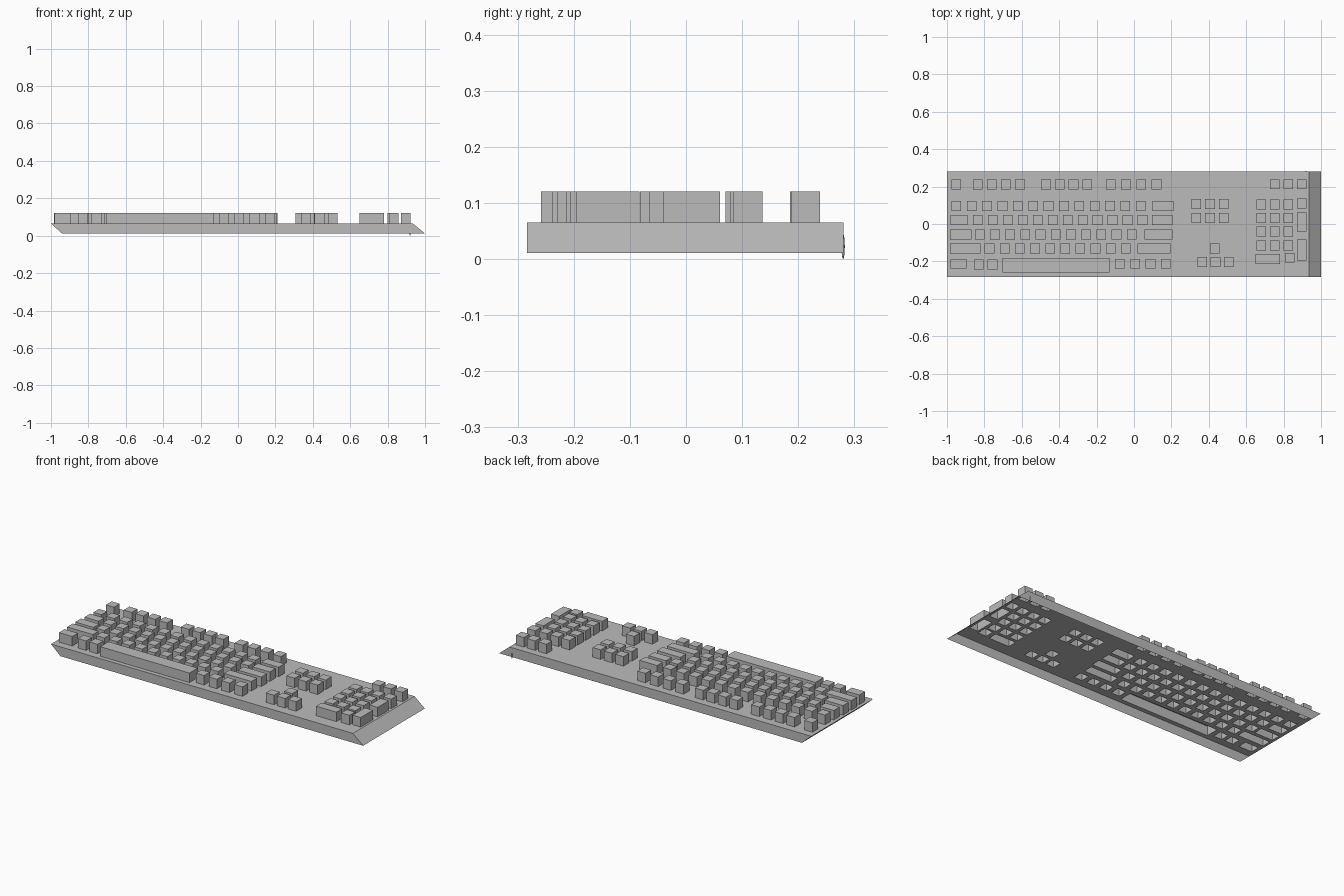
import bpy
import bmesh

cube = bpy.data.objects.get("Cube")
if cube:
    bpy.data.objects.remove(cube, do_unlink=True)

grey = bpy.data.materials.new("plain_grey")
grey.use_nodes = True
grey.diffuse_color = (0.5, 0.5, 0.5, 1)
grey.node_tree.nodes["Principled BSDF"].inputs["Base Color"].default_value = (0.5, 0.5, 0.5, 1)

BOTTOM, DECK, KEY_TOP = 0.011, 0.065, 0.12
FRONT, BACK = -0.283, 0.281
HALF = 0.026


def finish(bm, name):
    mesh = bpy.data.meshes.new(name)
    bm.to_mesh(mesh)
    bm.free()
    mesh.materials.append(grey)
    obj = bpy.data.objects.new(name, mesh)
    bpy.context.collection.objects.link(obj)
    return obj


def row(first, last, count, y):
    """Evenly spaced square keys, as (left, right, front, back)."""
    step = (last - first) / max(count - 1, 1)
    centres = [first + i * step for i in range(count)]
    return [(x - HALF, x + HALF, y - HALF, y + HALF) for x in centres]


def wide(left, right, y):
    return [(left, right, y - HALF, y + HALF)]


def loop(bm, rect, z):
    left, right, front, back = rect
    return [bm.verts.new((x, y, z)) for x, y in
            ((left, front), (right, front), (right, back), (left, back))]


def hollow_keys(name, rects):
    """Key caps open underneath."""
    bm = bmesh.new()
    for rect in rects:
        low, high = loop(bm, rect, DECK), loop(bm, rect, KEY_TOP)
        bm.faces.new(high)
        for i in range(4):
            j = (i + 1) % 4
            bm.faces.new((low[i], low[j], high[j], high[i]))
    finish(bm, name)


# Key layout by cluster
clusters = {
    "function_keys": row(-0.95, -0.95, 1, 0.211) + row(-0.836, -0.61, 4, 0.211)
    + row(-0.47, -0.25, 4, 0.211) + row(-0.125, 0.12, 4, 0.211),
    "number_row_keys": row(-0.95, 0.036, 13, 0.096) + wide(0.10, 0.212, 0.096),
    "upper_letter_keys": wide(-0.98, -0.89, 0.021) + row(-0.836, 0.046, 12, 0.021)
    + wide(0.095, 0.207, 0.021),
    "middle_letter_keys": wide(-0.985, -0.868, -0.056) + row(-0.825, -0.012, 11, -0.056)
    + wide(0.057, 0.207, -0.056),
    "lower_letter_keys": wide(-0.985, -0.82, -0.131) + row(-0.772, -0.044, 10, -0.131)
    + wide(0.02, 0.196, -0.131),
    "bottom_row_keys": wide(-0.98, -0.895, -0.213) + row(-0.83, -0.756, 2, -0.216)
    + row(-0.076, 0.17, 4, -0.213),
    "space_bar": [(-0.702, -0.13, -0.258, -0.182)],
    "navigation_keys": row(0.333, 0.48, 3, 0.107) + row(0.333, 0.48, 3, 0.032),
    "arrow_keys": row(0.432, 0.432, 1, -0.131) + row(0.365, 0.507, 3, -0.203),
    "number_pad_keys": row(0.753, 0.897, 3, 0.213) + row(0.897, 0.897, 1, 0.11)
    + [key for y in (0.104, 0.032, -0.04, -0.115) for key in row(0.68, 0.825, 3, y)]
    + wide(0.65, 0.78, -0.187) + row(0.832, 0.832, 1, -0.181)
    + [(0.871, 0.923, -0.04, 0.061), (0.871, 0.923, -0.195, -0.083)],
}
for name, rects in clusters.items():
    hollow_keys(name, rects)

# Case: a sheared shell, open below, with its deck cut out under every key
bm = bmesh.new()
rim = loop(bm, (-1.0, 0.935, FRONT, BACK), DECK)
base = loop(bm, (-0.94, 1.0, FRONT, BACK), BOTTOM)
outlines = [rim] + [loop(bm, r, DECK) for rects in clusters.values() for r in rects]
edges = [bm.edges.new((ring[i], ring[(i + 1) % 4])) for ring in outlines for i in range(4)]
bmesh.ops.triangle_fill(bm, use_beauty=True, use_dissolve=False, edges=edges, normal=(0, 0, 1))
for face in bm.faces:
    face.normal_update()
    if face.normal.z < 0:
        face.normal_flip()
for i in range(4):
    j = (i + 1) % 4
    bm.faces.new((base[i], base[j], rim[j], rim[i]))
finish(bm, "case")

# Slim rounded foot on the back edge
bm = bmesh.new()
bmesh.ops.create_uvsphere(bm, u_segments=10, v_segments=8, radius=1)
bmesh.ops.scale(bm, vec=(0.004, 0.003, 0.0225), verts=bm.verts)
for face in bm.faces:
    face.smooth = True
foot = finish(bm, "back_foot")
foot.location = (0.92, BACK - 0.001, 0.0225)
